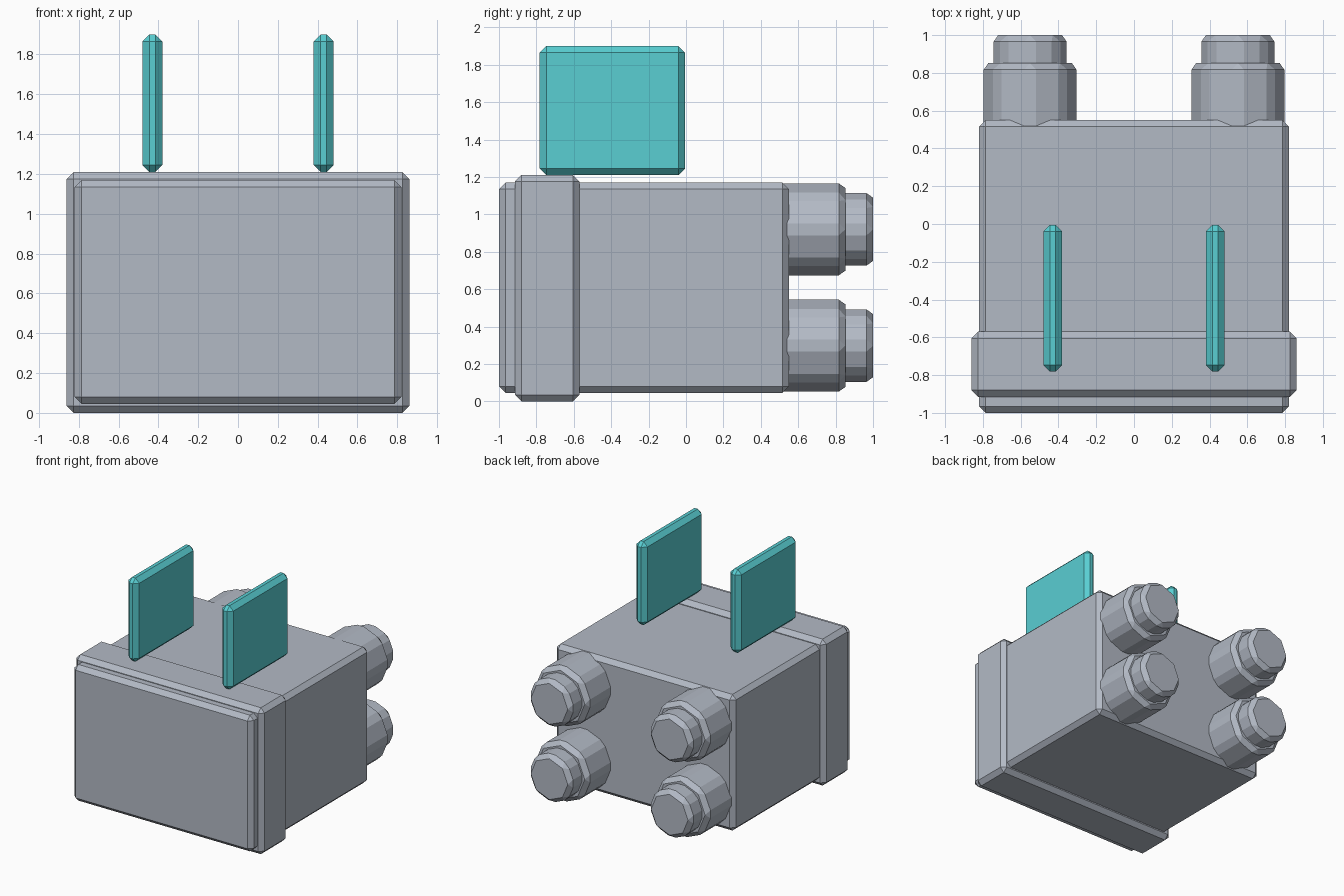
import bpy
import math

default_cube = bpy.data.objects.get("Cube")
if default_cube:
    bpy.data.objects.remove(default_cube, do_unlink=True)

BEVEL = 0.035


def make_material(name, rgb):
    mat = bpy.data.materials.new(name)
    mat.use_nodes = True
    color = (*rgb, 1.0)
    mat.diffuse_color = color
    mat.node_tree.nodes["Principled BSDF"].inputs["Base Color"].default_value = color
    return mat


grey = make_material("cool grey", (0.45, 0.49, 0.56))
teal = make_material("teal", (0.10, 0.62, 0.65))


def finish(obj, name, mat):
    """Name, colour and chamfer a part."""
    obj.name = name
    obj.data.materials.append(mat)
    bevel = obj.modifiers.new("chamfer", "BEVEL")
    bevel.width = BEVEL
    bevel.segments = 1
    bevel.limit_method = "ANGLE"
    bevel.angle_limit = math.radians(30)


def box(name, low, high, mat):
    center = [(a + b) / 2 for a, b in zip(low, high)]
    bpy.ops.mesh.primitive_cube_add(size=1, location=center)
    obj = bpy.context.object
    obj.scale = [b - a for a, b in zip(low, high)]
    bpy.ops.object.transform_apply(location=False, rotation=False, scale=True)
    finish(obj, name, mat)


def octagon(name, x, z, radius, y_start, y_end):
    """Eight-sided cylinder lying along y, with a corner at the top."""
    bpy.ops.mesh.primitive_cylinder_add(
        vertices=8, radius=radius, depth=y_end - y_start,
        location=(x, (y_start + y_end) / 2, z), rotation=(math.pi / 2, 0, 0))
    bpy.ops.object.transform_apply(location=False, rotation=True, scale=False)
    finish(bpy.context.object, name, grey)


# Main block and the raised band near its front
box("body", (-0.82, -1.0, 0.045), (0.82, 0.55, 1.17), grey)
box("front_band", (-0.86, -0.915, 0.0), (0.86, -0.57, 1.21), grey)

# Upright fins and stepped rear nozzles, on both sides
for side, s in (("left", 1), ("right", -1)):
    x = s * 0.43
    box(side + "_fin", (x - 0.05, -0.782, 1.21), (x + 0.05, -0.005, 1.9), teal)
    for level, z in (("lower", 0.298), ("upper", 0.92)):
        name = f"{side}_{level}_nozzle"
        octagon(name + "_base", s * 0.55, z, 0.259, 0.35, 0.852)
        octagon(name + "_tip", s * 0.55, z, 0.207, 0.6, 1.0)
